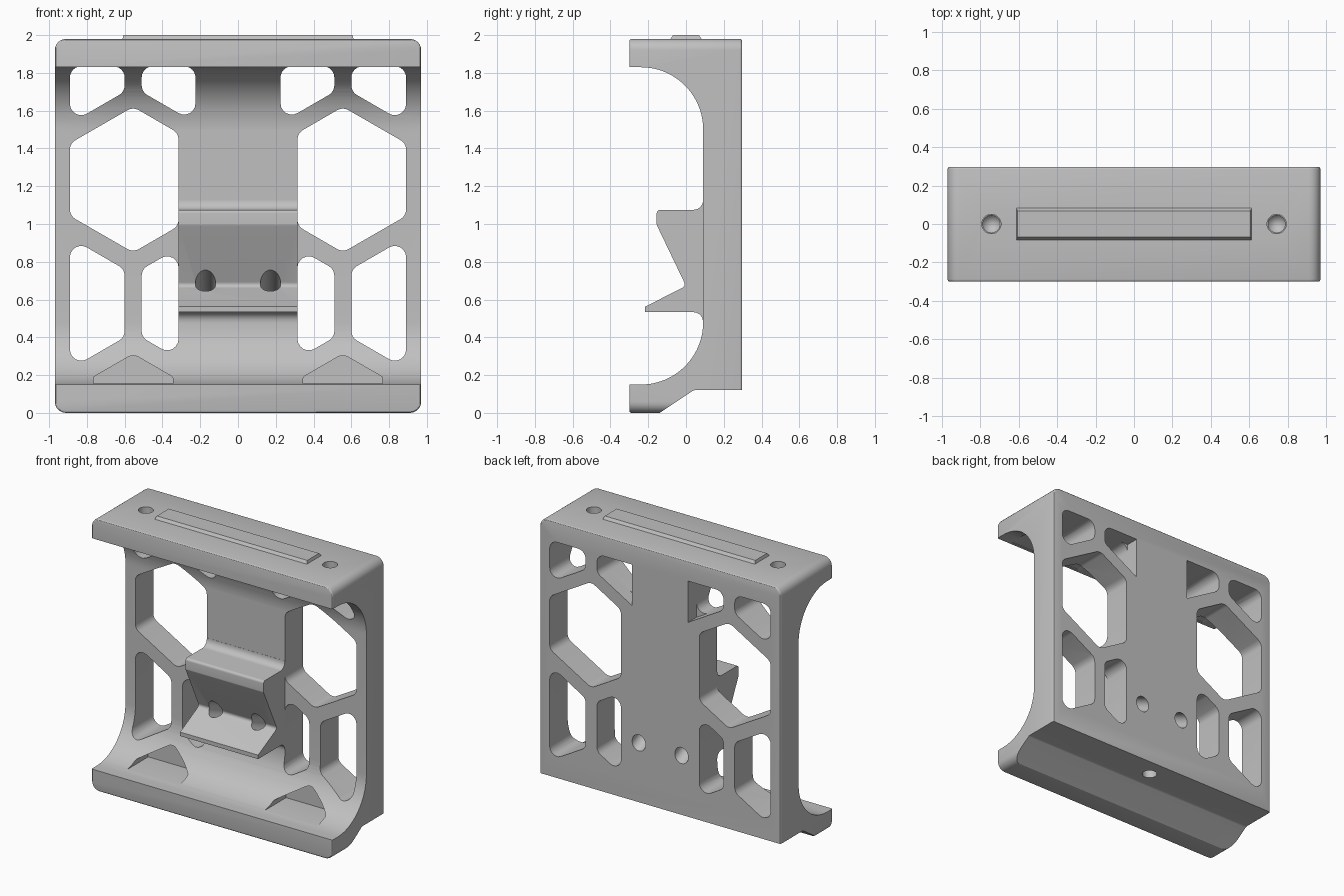
import bpy, bmesh, math
from mathutils import Vector, Matrix

cube = bpy.data.objects.get("Cube")
if cube:
    bpy.data.objects.remove(cube, do_unlink=True)

SHADE = (0.53, 0.53, 0.53, 1)
grey = bpy.data.materials.new("plain grey")
grey.use_nodes = True
grey.diffuse_color = SHADE
grey.node_tree.nodes["Principled BSDF"].inputs["Base Color"].default_value = SHADE


def rounded(points):
    """Replace each (u, v, radius) corner by an arc."""
    out = []
    for i, c in enumerate(points):
        p = Vector(c[:2])
        r = c[2] if len(c) > 2 else 0
        if r == 0:
            out.append(p)
            continue
        a = (Vector(points[i - 1][:2]) - p).normalized()
        b = (Vector(points[(i + 1) % len(points)][:2]) - p).normalized()
        half = a.angle(b) / 2
        centre = p + (a + b).normalized() * r / math.sin(half)
        d = r / math.tan(half)
        start = (p + a * d - centre).normalized()
        end = (p + b * d - centre).normalized()
        n = 20 if r > 0.2 else 6
        out += [centre + start.slerp(end, k / n).normalized() * r for k in range(n + 1)]
    return out


def make(name, bm):
    bmesh.ops.recalc_face_normals(bm, faces=bm.faces)
    mesh = bpy.data.meshes.new(name)
    bm.to_mesh(mesh)
    bm.free()
    mesh.materials.append(grey)
    ob = bpy.data.objects.new(name, mesh)
    bpy.context.collection.objects.link(ob)
    return ob


def prism(name, points, axis, lo, hi, rim=0):
    """Extrude a rounded outline along x (outline is y, z) or y (outline is x, z)."""
    bm = bmesh.new()
    place = (lambda p, t: (t, p.x, p.y)) if axis == "x" else (lambda p, t: (p.x, t, p.y))
    face = bm.faces.new([bm.verts.new(place(p, lo)) for p in rounded(points)])
    new = bmesh.ops.extrude_face_region(bm, geom=[face])["geom"]
    shift = Vector(place(Vector((0, 0)), hi - lo))
    bmesh.ops.translate(bm, verts=[v for v in new if isinstance(v, bmesh.types.BMVert)], vec=shift)
    if rim:
        bmesh.ops.recalc_face_normals(bm, faces=bm.faces)
        edges = {e for f in bm.faces if len(f.verts) > 4 for e in f.edges}
        bmesh.ops.bevel(bm, geom=list(edges), offset=rim, segments=3, profile=0.5, affect="EDGES")
    return make(name, bm)


def drill(start, end, r1, r2):
    """Round cutter running between two points."""
    a, b = Vector(start), Vector(end)
    bm = bmesh.new()
    turn = (b - a).to_track_quat("Z", "Y").to_matrix().to_4x4()
    bmesh.ops.create_cone(bm, cap_ends=True, segments=32, radius1=r1, radius2=r2,
                          depth=(b - a).length, matrix=Matrix.Translation((a + b) / 2) @ turn)
    return make("hole_cutter", bm)


def combine(ob, tool, operation):
    mod = ob.modifiers.new("combine", "BOOLEAN")
    mod.operation, mod.object, mod.solver = operation, tool, "EXACT"
    bpy.context.view_layer.objects.active = ob
    bpy.ops.object.modifier_apply(modifier=mod.name)
    bpy.data.objects.remove(tool, do_unlink=True)


# C-shaped frame, with the outer corners rounded
frame = prism("frame", [(-0.4, 2.1), (0.4, 2.1), (0.4, 0.12), (0.04, 0.12, 0.03), (-0.14, 0.0),
                        (-0.17, -0.1), (-0.4, -0.1), (-0.4, 0.15), (0.091, 0.15, 0.33),
                        (0.091, 1.83, 0.33), (-0.4, 1.83)], "x", -1.1, 1.1)
envelope = prism("envelope", [(-0.97, 0, 0.06), (0.97, 0, 0.06), (0.97, 1.98, 0.06),
                              (-0.97, 1.98, 0.06)], "y", -0.3, 0.297, rim=0.012)
combine(frame, envelope, "INTERSECT")

# Honeycomb windows, given for the left half
R = 0.06
windows = [
    # large hexagon
    [(0.315, 0.989, R), (0.555, 0.85, R), (0.89, 1.043, R),
     (0.89, 1.427, R), (0.555, 1.62, R), (0.315, 1.481, R)],
    # upper outer and upper inner
    [(0.6, 1.7, R), (0.89, 1.532, R), (0.89, 1.835, R), (0.6, 1.835, R)],
    [(0.51, 1.7, R), (0.225, 1.535, R), (0.225, 1.835, R), (0.51, 1.835, R)],
    # lower outer and lower inner
    [(0.6, 0.4, R), (0.89, 0.232, R), (0.89, 0.928, R), (0.6, 0.76, R)],
    [(0.51, 0.4, R), (0.315, 0.287, R), (0.315, 0.873, R), (0.51, 0.76, R)],
]
# the upper inner window has sharp inner corners at the back
sharp = [(x, z, 0 if x < 0.3 else r) for x, z, r in windows[2]]
# blind pocket in the lower curve
pocket = [(0.345, 0.155), (0.345, 0.19, 0.015), (0.555, 0.312, R), (0.765, 0.19, 0.015), (0.765, 0.155)]
cuts = [(w, -0.28, 0.5) for w in windows] + [(sharp, 0.2, 0.5), (pocket, -0.25, 0.06)]
for side in (1, -1):
    for outline, lo, hi in cuts:
        mirrored = [(side * c[0], *c[1:]) for c in outline]
        combine(frame, prism("window_cutter", mirrored, "y", lo, hi), "DIFFERENCE")

# Central clamp jaw
jaw = prism("jaw", [(0.2, 1.13), (0.09, 1.13), (0.09, 1.075, 0.05), (-0.155, 1.075, 0.018),
                    (-0.155, 0.995, 0.02), (0.0, 0.672, 0.022), (-0.217, 0.562), (-0.217, 0.533),
                    (0.09, 0.533, 0.05), (0.09, 0.475), (0.2, 0.475)], "x", -0.314, 0.314)
combine(frame, jaw, "UNION")

# Sloping screw holes, top holes with drilled tips, and one hole underneath
for side in (1, -1):
    x = side * 0.172
    combine(frame, drill((x, -0.15, 0.745), (x, 0.4, 0.507), 0.054, 0.054), "DIFFERENCE")
    x = side * 0.742
    combine(frame, drill((x, 0, 2.1), (x, 0, 1.91), 0.05, 0.05), "DIFFERENCE")
    combine(frame, drill((x, 0, 1.915), (x, 0, 1.85), 0.0499, 0.0), "DIFFERENCE")
combine(frame, drill((0, 0.165, 0.0), (0, 0.165, 0.35), 0.05, 0.05), "DIFFERENCE")

# Raised strip on top
bm = bmesh.new()
bmesh.ops.create_cube(bm, size=1, matrix=Matrix.Translation((0, 0, 1.985)) @ Matrix.Diagonal((1.23, 0.18, 0.03, 1)))
for v in bm.verts:
    if v.co.z > 1.99:
        v.co.x *= 0.985
        v.co.y *= 0.76
strip = make("top_strip", bm)

for ob in (frame, strip):
    bpy.ops.object.select_all(action="DESELECT")
    ob.select_set(True)
    bpy.context.view_layer.objects.active = ob
    bpy.ops.object.shade_smooth_by_angle(angle=math.radians(30))
